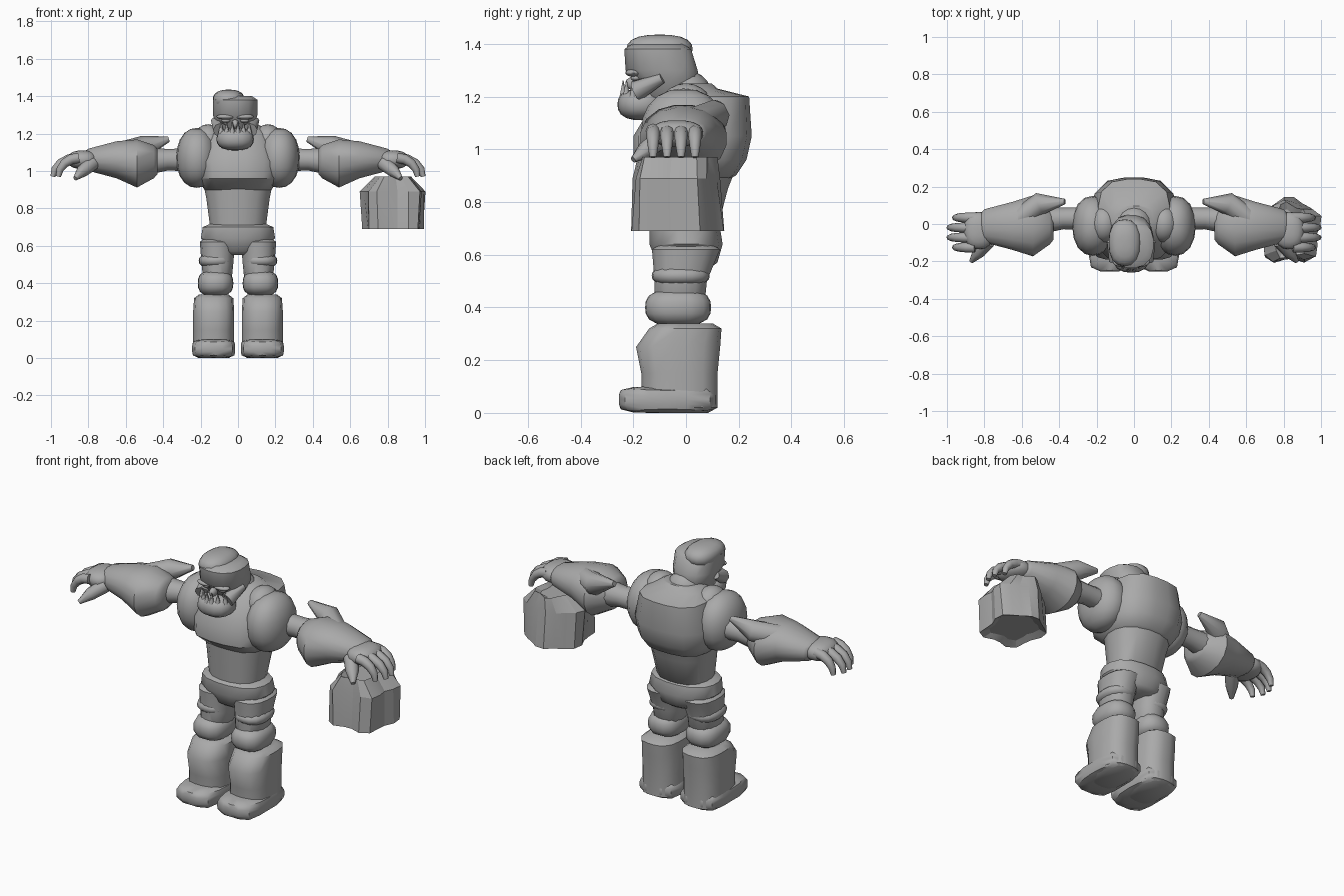
import bpy
import bmesh
import math
from mathutils import Vector

default_cube = bpy.data.objects.get("Cube")
if default_cube:
    bpy.data.objects.remove(default_cube)

clay = bpy.data.materials.new("plain grey")
clay.use_nodes = True
clay.diffuse_color = (.4, .4, .4, 1)
shader = next(node for node in clay.node_tree.nodes if node.type == 'BSDF_PRINCIPLED')
shader.inputs["Base Color"].default_value = clay.diffuse_color


def finish(name, bm, mirror, angle):
    """Turn a bmesh into a shaded object, optionally mirrored to the other side."""
    bmesh.ops.recalc_face_normals(bm, faces=bm.faces)
    mesh = bpy.data.meshes.new(name)
    bm.to_mesh(mesh)
    bm.free()
    mesh.shade_smooth()
    mesh.set_sharp_from_angle(angle=math.radians(angle))
    mesh.materials.append(clay)
    part = bpy.data.objects.new(name, mesh)
    bpy.context.collection.objects.link(part)
    if mirror:
        part.modifiers.new("Mirror", 'MIRROR').use_mirror_merge = False


def skin(name, loops, mirror, angle):
    """Bridge rings of points with quads and cap both ends."""
    bm = bmesh.new()
    rings = [[bm.verts.new(point) for point in loop] for loop in loops]
    for lower, upper in zip(rings, rings[1:]):
        for i in range(len(lower)):
            bm.faces.new((lower[i - 1], lower[i], upper[i], upper[i - 1]))
    bm.faces.new(rings[0])
    bm.faces.new(rings[-1])
    finish(name, bm, mirror, angle)


def loft(name, axis, middle, sections, power=2.5, sides=16,
         mirror=False, angle=45, ripple=0, rim=.02):
    """Sections: position on the axis, half width, then low and high on the last axis.
    Both ends are closed with a smaller ring, so they look rounded."""
    first, last = sections[0], sections[-1]
    rings = [(first[0] - rim, *first[1:], .75)]
    rings += [(*section, 1) for section in sections]
    rings += [(last[0] + rim, *last[1:], .75)]
    loops = []
    for level, (t, half, low, high, shrink) in enumerate(rings):
        loop = []
        for i in range(sides):
            turn = math.tau * (i + .5) / sides
            c, s = math.cos(turn), math.sin(turn)
            size = shrink * (1 - ripple * (1 + math.cos(5 * turn + level / 2)))
            size /= (abs(c) ** power + abs(s) ** power) ** (1 / power)
            a = middle + c * size * half
            b = (low + high) / 2 + s * size * (high - low) / 2
            loop.append((t, a, b) if axis == 'x' else (a, b, t))
        loops.append(loop)
    skin(name, loops, mirror, angle)


def tube(name, path, radii, sides=8, mirror=False):
    """Tapered limb that follows a path of points."""
    points = [Vector(point) for point in path]
    loops = []
    for i, (point, radius) in enumerate(zip(points, radii)):
        along = points[min(i + 1, len(points) - 1)] - points[max(i - 1, 0)]
        turn = along.to_track_quat('Z', 'Y')
        angles = [math.tau * k / sides for k in range(sides)]
        loops.append([point + turn @ Vector((math.cos(a), math.sin(a), 0)) * radius
                      for a in angles])
    skin(name, loops, mirror, angle=60)


def lump(name, centre, size, power=2, mirror=False):
    """Ellipsoid that grows boxier as the power rises."""
    bm = bmesh.new()
    bmesh.ops.create_uvsphere(bm, u_segments=16, v_segments=10, radius=1)
    for vert in bm.verts:
        vert.co /= sum(abs(value) ** power for value in vert.co) ** (1 / power)
        vert.co = Vector(centre) + vert.co * Vector(size)
    finish(name, bm, mirror, angle=50)


# Torso: narrow waist, overhanging chest and heavy hunched back
loft("abdomen", 'z', 0, [
    (.7, .15, -.12, .12), (.85, .17, -.13, .16), (1, .2, -.14, .22)])
loft("chest_and_back", 'z', 0, [
    (.9, .18, -.13, .19), (.96, .22, -.2, .23), (1.05, .23, -.2, .25),
    (1.2, .19, -.11, .24), (1.23, .14, -.06, .12)], power=3, angle=35)
lump("trapezius", (.16, 0, 1.16), (.08, .1, .09), mirror=True)
lump("neck", (0, 0, 1.2), (.1, .1, .1))

# Shoulders and upper arms
lump("shoulder", (.22, -.01, 1.07), (.11, .16, .16), power=2.2, mirror=True)
tube("upper_arm", [(.28, .03, 1.06), (.38, .03, 1.06), (.53, .02, 1.05)],
     [.06, .058, .08], sides=12, mirror=True)

# Gauntlets with a pointed elbow flap
loft("forearm", 'x', -.01, [
    (.45, .1, .96, 1.14), (.54, .165, .91, 1.17), (.65, .13, .96, 1.16),
    (.8, .09, 1, 1.12)], power=2.2, mirror=True)
tube("elbow_flap", [(.37, .12, 1.17), (.5, .11, 1.13), (.65, 0, 1.09)],
     [.015, .06, .06], mirror=True)

# Hands: palm, four drooping fingers and a thumb
lump("palm", (.83, -.035, 1.06), (.08, .1, .05), power=2.5, mirror=True)
for finger in range(4):
    y = -.125 + .053 * finger
    reach = .14 if finger in (1, 2) else .11
    bends = [math.pi / 2 * step / 4 for step in range(5)]
    tube(f"finger_{finger + 1}",
         [(.85 + reach * math.sin(bend), y, .97 + .1 * math.cos(bend)) for bend in bends],
         [.028 - .012 * bend ** 2 / 2 for bend in bends], mirror=True)
tube("thumb", [(.78, -.09, 1.04), (.83, -.15, 1), (.87, -.2, .96)],
     [.04, .035, .012], mirror=True)

# Crumpled sack held in the left hand
loft("sack", 'z', .83, [
    (.97, .1, -.19, .12), (.89, .18, -.21, .13), (.69, .17, -.22, .15)],
    power=3, sides=20, angle=20, ripple=.1)

# Trousers: hips, gathered legs and rolls of cloth
loft("hips", 'z', 0, [
    (.57, .13, -.11, .12), (.64, .2, -.14, .14), (.7, .19, -.14, .13)])
loft("trouser_leg", 'z', .11, [
    (.4, .075, -.12, .07), (.5, .085, -.12, .08), (.62, .095, -.13, .13)], mirror=True)
lump("thigh_roll", (.12, -.02, .52), (.09, .11, .04), power=2.5, mirror=True)
lump("knee_roll", (.12, -.03, .4), (.095, .125, .07), power=2.8, mirror=True)

# Boots: wide shaft and a flat foot
loft("boot_shaft", 'z', .13, [
    (.02, .11, -.17, .12), (.15, .11, -.17, .12), (.25, .11, -.19, .13),
    (.32, .105, -.14, .135)], power=3, mirror=True)
lump("boot_foot", (.13, -.07, .05), (.115, .185, .05), power=5, mirror=True)

# Head: skull with a lopsided crown, brows, eyes and jaw straps
middle = -.015
loft("skull", 'z', middle, [
    (1.2, .09, -.17, .03), (1.27, .11, -.2, .05), (1.3, .12, -.23, .045),
    (1.38, .12, -.235, .02)])
lump("crown", (-.05, -.1, 1.38), (.085, .125, .055), power=2.5)
for side, label in ((1, "left"), (-1, "right")):
    lump(f"{label}_eye", (middle + side * .05, -.19, 1.27), (.025, .02, .012))
    lump(f"{label}_brow", (middle + side * .05, -.2, 1.29), (.05, .03, .015))
    tube(f"{label}_jaw_strap",
         [(middle + side * .08, -.19, 1.22), (middle + side * .11, -.09, 1.27)],
         [.04, .02])
lump("nose", (middle, -.2, 1.25), (.02, .03, .025))

# Jutting jaw with upward teeth
lump("jaw", (middle, -.17, 1.17), (.1, .09, .06), power=2.5)
for tooth in range(6):
    spread = tooth / 2.5 - 1
    x, y = middle + .075 * spread, -.24 + .04 * spread ** 2
    tube(f"tooth_{tooth + 1}", [(x, y, 1.2), (x, y, 1.26)], [.016, .002], sides=6)
